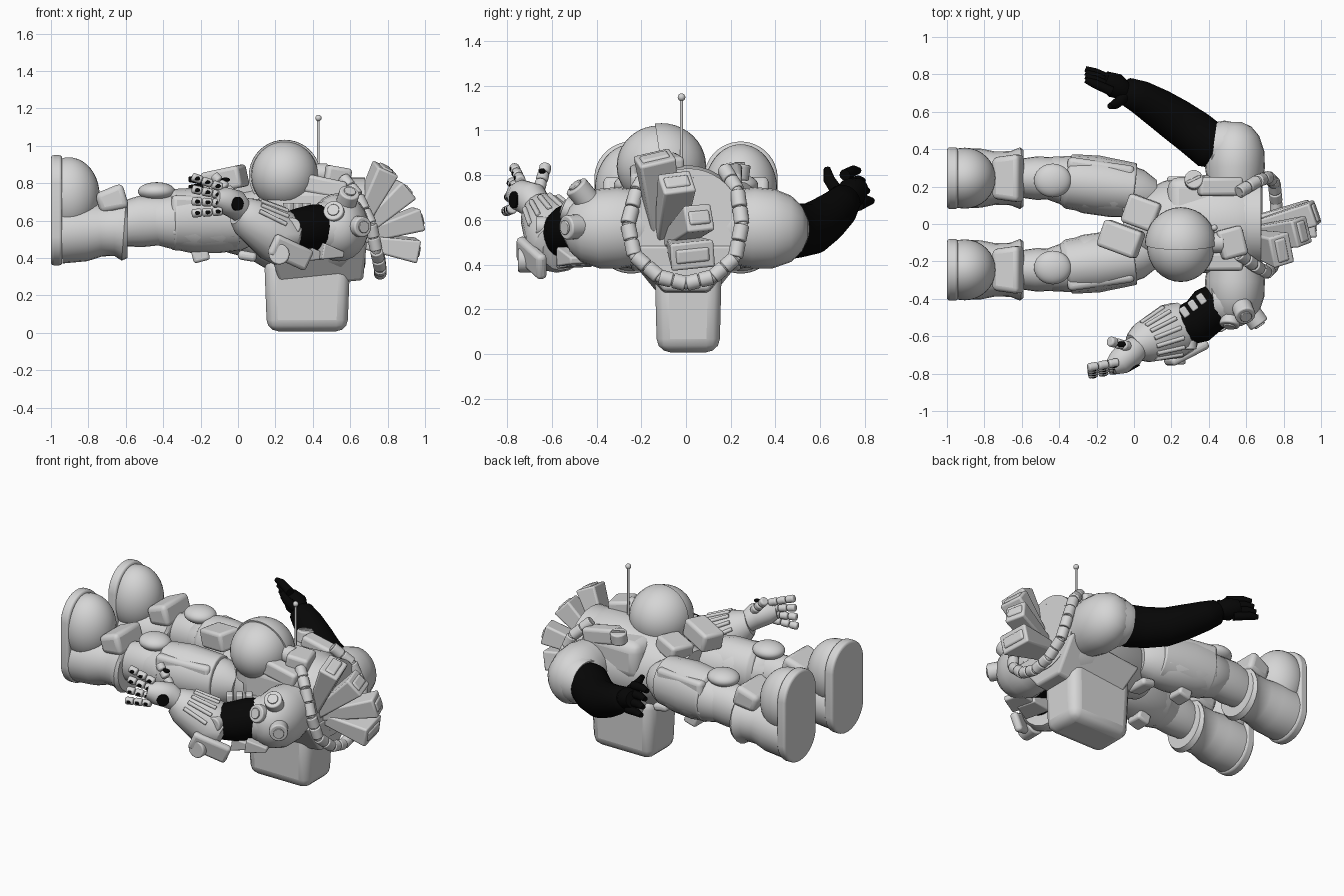
import bpy, bmesh, math
from mathutils import Vector, Matrix

if "Cube" in bpy.data.objects:
    bpy.data.objects.remove(bpy.data.objects["Cube"])


def material(name, value):
    m = bpy.data.materials.new(name)
    m.use_nodes = True
    m.diffuse_color = (value, value, value, 1)
    m.node_tree.nodes["Principled BSDF"].inputs["Base Color"].default_value = (value, value, value, 1)
    return m


GREY, BLACK = material("pale grey", 0.67), material("black", 0.002)


def finish(name, bm, mat=GREY, bevel=0, matrix=None):
    if matrix:
        bm.transform(matrix)
    bmesh.ops.recalc_face_normals(bm, faces=bm.faces)
    me = bpy.data.meshes.new(name)
    bm.to_mesh(me)
    bm.free()
    ob = bpy.data.objects.new(name, me)
    bpy.context.collection.objects.link(ob)
    me.materials.append(mat)
    if bevel:
        mod = ob.modifiers.new("bevel", "BEVEL")
        mod.width, mod.segments, mod.limit_method = bevel, 3, "ANGLE"
    bpy.ops.object.select_all(action="DESELECT")
    ob.select_set(True)
    bpy.context.view_layer.objects.active = ob
    bpy.ops.object.shade_smooth_by_angle(angle=math.radians(40))


def blob(name, loc, radii, mat=GREY, cut=None):
    """Ellipsoid; cut is an optional (local normal, offset) whose lower side is removed."""
    bm = bmesh.new()
    bmesh.ops.create_uvsphere(bm, u_segments=32, v_segments=20, radius=1)
    bm.transform(Matrix.Diagonal((*radii, 1)))
    if cut:
        n = Vector(cut[0]).normalized()
        out = bmesh.ops.bisect_plane(bm, geom=bm.verts[:] + bm.edges[:] + bm.faces[:], plane_co=n * cut[1],
                                     plane_no=n, clear_inner=True)
        bmesh.ops.contextual_create(bm, geom=[e for e in out["geom_cut"] if isinstance(e, bmesh.types.BMEdge)])
    finish(name, bm, mat, 0, Matrix.Translation(loc))


def limb(name, path, mat=GREY, sides=24, bevel=0, flat=1):
    """Loft of round rings; each path entry is (point, radius), flat squashes them sideways."""
    bm = bmesh.new()
    pts = [Vector(p) for p, _ in path]
    rings = []
    for i, (p, r) in enumerate(path):
        d = pts[min(i + 1, len(pts) - 1)] - pts[max(i - 1, 0)]
        up = Vector((0, 0, 1)) if abs(d.normalized().z) < 0.9 else Vector((0, 1, 0))
        u = d.cross(up).normalized()
        v = u.cross(d).normalized()
        angles = [math.tau * k / sides for k in range(sides)]
        rings.append([bm.verts.new(pts[i] + (u * flat * math.cos(t) + v * math.sin(t)) * r) for t in angles])
    for a, b in zip(rings, rings[1:]):
        for k in range(sides):
            j = (k + 1) % sides
            bm.faces.new((a[k], a[j], b[j], b[k]))
    bm.faces.new(rings[0])
    bm.faces.new(rings[-1])
    finish(name, bm, mat, bevel)


def rod(name, a, b, r, mat=GREY, bevel=0.008):
    limb(name, [(a, r), (b, r)], mat, 24, bevel)


def wedge(name, a, b, base, tip, side=(0, 1, 0), bevel=0.015):
    """Tapered block from a to b with (width along side, depth) at each end."""
    bm = bmesh.new()
    a, b = Vector(a), Vector(b)
    depth = (b - a).cross(Vector(side)).normalized()
    width = depth.cross(b - a).normalized()
    lo, hi = [[bm.verts.new(p + width * (sx * w / 2) + depth * (sy * d / 2))
               for sx, sy in ((-1, -1), (1, -1), (1, 1), (-1, 1))] for p, (w, d) in ((a, base), (b, tip))]
    bm.faces.new(lo)
    bm.faces.new(hi)
    for k in range(4):
        j = (k + 1) % 4
        bm.faces.new((lo[k], lo[j], hi[j], hi[k]))
    finish(name, bm, GREY, bevel)


def box(name, loc, size, rot=(0, 0, 0), bevel=0.02):
    bm = bmesh.new()
    bmesh.ops.create_cube(bm, size=1)
    turn = Matrix.Translation(loc)
    for axis, angle in zip("XYZ", rot):
        turn = turn @ Matrix.Rotation(math.radians(angle), 4, axis)
    finish(name, bm, GREY, bevel, turn @ Matrix.Diagonal((*size, 1)))


def ring(name, a, b, outer, inner):
    """Open collar with a recessed rim."""
    n = Vector(b) - Vector(a)
    limb(name, [(a, outer), (b, outer), (Vector(b) + n * .01, inner), (Vector(a) + n * .3, inner * .98)], GREY, 40)


# Legs and boots
for side, s in (("left", 1), ("right", -1)):
    y = 0.245 * s
    bm = bmesh.new()
    outline = []
    for k in range(40):
        t = math.tau * (k + .5) / 40
        end = 0.13 if math.sin(t) > 0 else -0.13
        outline.append(bm.verts.new((-1, y + 0.165 * math.cos(t), 0.655 + end + 0.165 * math.sin(t))))
    out = bmesh.ops.extrude_face_region(bm, geom=[bm.faces.new(outline)])
    bmesh.ops.translate(bm, vec=(0.06, 0, 0), verts=[v for v in out["geom"] if isinstance(v, bmesh.types.BMVert)])
    finish(side + "_boot_sole", bm, GREY, 0.015)
    blob(side + "_boot_toe", (-0.905, y, 0.735), (0.165, 0.163, 0.203), cut=((1, 0, 0), -0.045))
    limb(side + "_boot", [((-0.95, y, 0.53), 0.16), ((-0.82, y, 0.54), 0.158), ((-0.74, y, 0.55), 0.142),
                          ((-0.66, y, 0.555), 0.145), ((-0.61, y, 0.55), 0.165), ((-0.59, y, 0.55), 0.15)])
    wedge(side + "_shin_guard", (-0.75, y, 0.69), (-0.6, y, 0.735), (0.22, 0.11), (0.26, 0.14), bevel=0.03)
    limb(side + "_lower_leg", [((-0.62, y, 0.58), 0.12), ((-0.52, y, 0.595), 0.137), ((-0.4, y, 0.6), 0.13)], flat=.85)
    limb(side + "_thigh", [((-0.47, y, 0.6), 0.1), ((-0.45, y, 0.6), 0.125), ((-0.36, y * .95, 0.595), 0.145), ((-0.25, y * .86, 0.595), 0.168),
                           ((-0.1, y * .76, 0.59), 0.165), ((0.03, y * .66, 0.58), 0.14), ((0.1, y * .6, 0.57), 0.1)], flat=.92)
    blob(side + "_knee_pad", (-0.435, y * .95, 0.755), (0.1, 0.09, 0.05))
    limb(side + "_thigh_plate", [((-0.37, y * .95, 0.605), 0.14), ((-0.35, y * .93, 0.605), 0.163), ((-0.2, y * .86, 0.605), 0.173),
                                 ((-0.0, y * .76, 0.6), 0.155)], sides=16, bevel=0.008, flat=.9)
    box(side + "_thigh_side_plate", (-0.18, 0.3 * s, 0.62), (0.36, 0.07, 0.22), (0, 2, -8 * s), 0.025)
    box(side + "_hip_pouch", (-0.2, 0.19 * s, 0.415), (0.09, 0.11, 0.07), (0, -15, 0), 0.015)
    box(side + "_rear_hip_plate", (0.05, 0.13 * s, 0.41), (0.1, 0.15, 0.05), (0, 10, 0))

# Torso and backpack
limb("torso", [((-0.06, 0, 0.58), 0.15), ((0.06, 0, 0.58), 0.18), ((0.16, 0, 0.57), 0.23), ((0.4, 0, 0.57), 0.265),
               ((0.55, 0, 0.57), 0.275), ((0.63, 0, 0.57), 0.25)], sides=32)
box("chest", (0.39, 0, 0.67), (0.42, 0.5, 0.24), bevel=0.06)
box("chest_panel", (0.04, 0.06, 0.76), (0.18, 0.16, 0.1), (0, -10, -20))
ring("neck_collar", (0.58, 0.01, 0.59), (0.68, 0.01, 0.59), 0.24, 0.2)
wedge("back_plate", (0.43, 0, 0.46), (0.45, 0, 0.26), (0.52, 0.52), (0.2, 0.44))
wedge("backpack", (0.37, 0.01, 0.4), (0.37, 0.01, 0.008), (0.3, 0.46), (0.28, 0.43), bevel=0.06)
rod("chest_dial", (0.32, 0.23, 0.78), (0.32, 0.24, 0.85), 0.05)
box("dial_slot", (0.32, 0.24, 0.852), (0.08, 0.015, 0.012), (0, 0, 25), 0.002)
for s in (1, -1):
    box("shoulder_strap", (0.46, 0.2 * s, 0.78), (0.24, 0.1, 0.1), (0, 12, 0))

# Helmet: visor dome with a slightly larger hood over the rear
blob("visor", (0.25, -0.12, 0.84), (0.18, 0.19, 0.182))
blob("hood", (0.25, -0.11, 0.84), (0.192, 0.2, 0.192), cut=((0, 1, 0.15), 0.0))
ring("helmet_collar", (0.25, -0.08, 0.66), (0.25, -0.08, 0.71), 0.17, 0.14)
rod("helmet_earpiece", (0.41, -0.1, 0.85), (0.48, -0.1, 0.85), 0.055)
box("helmet_right_plate", (0.52, -0.1, 0.83), (0.14, 0.16, 0.12), (0, 10, 15))
box("helmet_left_plate", (-0.07, -0.08, 0.82), (0.22, 0.15, 0.12), (0, -12, -20))
rod("antenna", (0.43, -0.02, 0.82), (0.43, -0.02, 1.14), 0.007, bevel=0)
blob("antenna_tip", (0.43, -0.02, 1.148), (0.017, 0.017, 0.017))

# Fan of fins above the neck
for tip, width, y in (((0.79, -0.14, 0.88), 0.17, -0.09), ((0.9, -0.04, 0.77), 0.15, -0.08),
                      ((0.97, 0.06, 0.61), 0.13, -0.06), ((0.955, 0.03, 0.44), 0.2, -0.03)):
    end, root = Vector(tip), Vector((0.6, y, 0.5))
    along = (end - root).normalized()
    tilt = (-0.25, 1, 0.12)
    wedge("fan_fin", root, end, (0.12, 0.06), (width, 0.125), tilt, 0.012)
    wedge("fin_tip_rim", end - along * .01, end + along * .01, (width * .8, 0.07), (width * .7, 0.055), tilt, 0.008)

# Segmented hose round the neck
hose = [Vector(p) for p in ((0.56, 0.17, 0.83), (0.66, 0.23, 0.73), (0.72, 0.25, 0.58), (0.75, 0.22, 0.43), (0.76, 0.12, 0.345),
                            (0.76, 0, 0.315), (0.76, -0.12, 0.345), (0.74, -0.23, 0.44), (0.71, -0.26, 0.58), (0.64, -0.22, 0.73),
                            (0.56, -0.16, 0.83))]
limb("hose_core", [(p, 0.026) for p in hose], sides=12)
for a, b in zip(hose, hose[1:]):
    for f in (0.02, 0.52):
        rod("hose_segment", a.lerp(b, f), a.lerp(b, f + 0.46), 0.034, bevel=0.006)

# Shoulders joined to the torso, with open sleeves
for side, s in (("left", 1), ("right", -1)):
    limb(side + "_shoulder", [((0.54, 0.18 * s, 0.57), 0.16), ((0.54, 0.3 * s, 0.565), 0.182), ((0.54, 0.39 * s, 0.56), 0.178),
                              ((0.54, 0.47 * s, 0.56), 0.148), ((0.54, 0.52 * s, 0.56), 0.1), ((0.54, 0.545 * s, 0.56), 0.04)], flat=.88)
    limb(side + "_sleeve", [((0.57, 0.39 * s, 0.56), 0.145), ((0.46, 0.41 * s, 0.56), 0.145), ((0.425, 0.415 * s, 0.56), 0.132)])

# Left arm
limb("left_arm", [((0.48, 0.41, 0.56), 0.12), ((0.4, 0.425, 0.56), 0.127), ((0.32, 0.49, 0.55), 0.122), ((0.22, 0.56, 0.56), 0.115),
                  ((0.13, 0.62, 0.6), 0.105), ((0.03, 0.68, 0.65), 0.09), ((-0.04, 0.71, 0.69), 0.075), ((-0.06, 0.72, 0.7), 0.05)], BLACK)
limb("left_palm", [((-0.05, 0.71, 0.7), 0.05), ((-0.1, 0.74, 0.72), 0.068), ((-0.16, 0.77, 0.74), 0.05)], BLACK)
for k in range(4):
    base = Vector((-0.12, 0.71 + 0.02 * k, 0.8 - 0.045 * k))
    limb("left_finger", [(base, 0.026), (base + Vector((-0.09, 0.04, 0.02)), 0.024), (base + Vector((-0.14, 0.06, 0.02)), 0.015)], BLACK, 12)
limb("left_thumb", [((-0.05, 0.68, 0.72), 0.03), ((-0.1, 0.64, 0.78), 0.026), ((-0.13, 0.63, 0.83), 0.015)], BLACK, 12)

# Right arm with armoured forearm
limb("right_elbow", [((0.48, -0.42, 0.57), 0.12), ((0.4, -0.46, 0.56), 0.125), ((0.34, -0.52, 0.55), 0.12), ((0.22, -0.56, 0.53), 0.1)], BLACK)
for p in ((0.52, -0.48, 0.63), (0.58, -0.45, 0.7), (0.63, -0.48, 0.57)):
    a = Vector(p)
    n = (a - Vector((0.54, -0.35, 0.58))).normalized()
    rod("shoulder_port", a - n * .05, a + n * .07, 0.055)
    rod("shoulder_port_cap", a + n * .07, a + n * .08, 0.032, bevel=0.003)
elbow, wrist = Vector((0.2, -0.575, 0.525)), Vector((0.05, -0.635, 0.62))
limb("right_forearm", [((0.28, -0.54, 0.475), 0.11), ((0.26, -0.55, 0.485), 0.14), (elbow, 0.15), (wrist, 0.11),
                       ((0.02, -0.65, 0.64), 0.09), ((0.0, -0.66, 0.65), 0.075)], sides=16)
across = (wrist - elbow).cross(Vector((0, 0, 1))).normalized()
upward = across.cross(wrist - elbow).normalized()
for k in range(-3, 4):
    out = upward * math.cos(k * .4) + across * math.sin(k * .4)
    rod("forearm_rib", elbow.lerp(wrist, .1) + out * .145, elbow.lerp(wrist, .95) + out * .112, 0.012, bevel=0.004)
box("elbow_guard", (0.28, -0.69, 0.43), (0.24, 0.05, 0.12), (0, 25, 25))
rod("elbow_joint", (0.22, -0.64, 0.42), (0.22, -0.75, 0.42), 0.055)
rod("elbow_button", (0.29, -0.62, 0.57), (0.29, -0.67, 0.57), 0.045)
for x, z in ((0.38, 0.41), (0.48, 0.42)):
    wedge("upper_arm_plate", (x - .05, -0.5, z + .02), (x + .07, -0.46, z), (0.17, 0.09), (0.12, 0.03), bevel=0.008)
for k in range(3):
    box("arm_clip", (0.27 + k * .045, -0.47 + k * .035, 0.67), (0.04, 0.06, 0.05), (0, 0, 35), 0.008)

# Right hand with jointed, fanned fingers
limb("right_palm", [((0.03, -0.65, 0.64), 0.06), ((-0.02, -0.69, 0.69), 0.078), ((-0.08, -0.74, 0.71), 0.07), ((-0.12, -0.765, 0.72), 0.045)])
rod("palm_disc", (-0.02, -0.74, 0.69), (0.0, -0.775, 0.69), 0.037, BLACK, 0.003)
for k in range(4):
    base = Vector((-0.085, -0.775 + 0.012 * k, 0.65 + 0.042 * k))
    step = Vector((-0.055, -0.01, -0.004 + 0.008 * k))
    for j in range(3):
        a = base + step * j
        rod("right_finger_joint", a, a + step * .92, 0.023, bevel=0.009)
        blob("finger_pad", a + step * .45 + Vector((0, -0.019, 0)), (0.018, 0.007, 0.011), BLACK)
for j in range(3):
    a = Vector((-0.03 - 0.035 * j, -0.655 + 0.01 * j, 0.74 + 0.035 * j))
    rod("right_thumb_joint", a, a + Vector((-0.03, 0.008, 0.032)), 0.027, bevel=0.01)
blob("thumb_pad", (-0.067, -0.643, 0.818), (0.024, 0.016, 0.012), BLACK)
